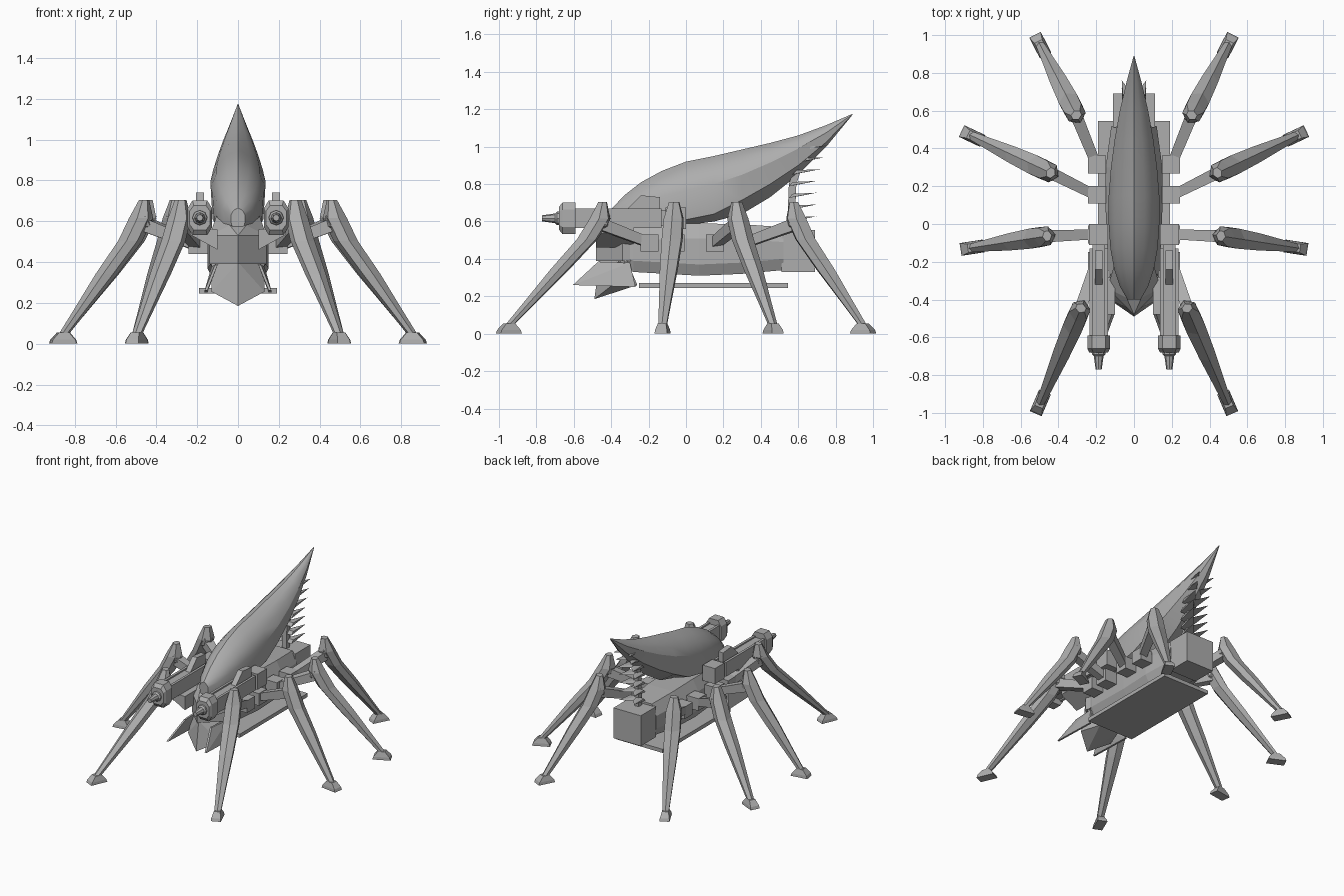
import bpy, bmesh, math
from mathutils import Vector

grey = bpy.data.materials.new("matte grey")
grey.diffuse_color = (0.42, 0.42, 0.42, 1)


def finish(name, bm, smooth=0):
    bmesh.ops.recalc_face_normals(bm, faces=bm.faces)
    me = bpy.data.meshes.new(name)
    bm.to_mesh(me)
    bm.free()
    me.materials.append(grey)
    if smooth:
        me.shade_smooth()
        me.set_sharp_from_angle(angle=math.radians(smooth))
    ob = bpy.data.objects.new(name, me)
    bpy.context.collection.objects.link(ob)
    return ob


def loft(name, rings, smooth=0):
    """Skin equal-length rings of points and cap both ends."""
    bm = bmesh.new()
    vs = [[bm.verts.new(p) for p in r] for r in rings]
    n = len(rings[0])
    for a, b in zip(vs, vs[1:]):
        for i in range(n):
            j = (i + 1) % n
            bm.faces.new((a[i], a[j], b[j], b[i]))
    bm.faces.new(vs[0])
    bm.faces.new(vs[-1])
    return finish(name, bm, smooth)


def box(name, x, y, z):
    """Box from (min, max) ranges."""
    return loft(name, [[(x[0], v, z[0]), (x[1], v, z[0]), (x[1], v, z[1]), (x[0], v, z[1])] for v in y])


def hull(name, pts):
    bm = bmesh.new()
    for p in pts:
        bm.verts.new(p)
    bmesh.ops.convex_hull(bm, input=bm.verts)
    return finish(name, bm)


def sym(half):
    """Close a half section, given from top centre to bottom centre."""
    return half + [(-x, y, z) for x, y, z in reversed(half[1:-1])]


# Pointed back shell: y, half width, top, side crease, lower edge, keel
shell = [(-0.40, 0.035, 0.665, 0.63, 0.58, 0.56), (-0.33, 0.075, 0.74, 0.66, 0.57, 0.55),
         (-0.24, 0.105, 0.81, 0.70, 0.58, 0.55), (-0.13, 0.125, 0.87, 0.735, 0.595, 0.56),
         (0.0, 0.134, 0.92, 0.765, 0.61, 0.58), (0.15, 0.134, 0.95, 0.80, 0.64, 0.60),
         (0.30, 0.122, 0.985, 0.85, 0.715, 0.64), (0.45, 0.102, 1.02, 0.915, 0.80, 0.73),
         (0.60, 0.075, 1.06, 0.99, 0.90, 0.85), (0.75, 0.040, 1.115, 1.075, 1.025, 1.0),
         (0.89, 0.002, 1.175, 1.173, 1.171, 1.17)]
loft("back_shell", [sym([(0, y, t), (w * .42, y, t - (t - s) * .2), (w * .78, y, t - (t - s) * .55),
                         (w, y, s), (w * .93, y, l), (0, y, k)])
                    for y, w, t, s, l, k in shell], 28)

# Main body with sloping shoulders, rear box and belly plate
body = [(-0.36, 0.12, 0.36, 0.56), (-0.28, 0.135, 0.33, 0.58), (0.07, 0.15, 0.31, 0.59),
        (0.30, 0.15, 0.32, 0.585), (0.52, 0.12, 0.34, 0.57)]
loft("body", [sym([(0, y, t), (w * .7, y, t), (w, y, t - .08), (w, y, b + .06), (w * .8, y, b), (0, y, b)])
              for y, w, b, t in body])
box("rear_box", (-0.112, 0.112), (0.51, 0.69), (0.33, 0.555))
box("belly_plate", (-0.19, 0.19), (-0.25, 0.545), (0.245, 0.272))

# Wedge head and the keeled jaw below it
loft("head", [[(-0.14, -0.34, z), (0, -0.48, z), (0.14, -0.34, z), (0.12, -0.25, z), (-0.12, -0.25, z)]
              for z in (0.39, 0.53)])
hull("head_top", [(0, -0.48, 0.53), (0.14, -0.34, 0.53), (-0.14, -0.34, 0.53),
                  (0.1, -0.2, 0.64), (-0.1, -0.2, 0.64), (0.04, -0.39, 0.58), (-0.04, -0.39, 0.58)])
hull("jaw", [(0, -0.46, 0.40), (0.13, -0.32, 0.40), (-0.13, -0.32, 0.40), (0, -0.49, 0.185),
             (0.13, -0.40, 0.255), (-0.13, -0.40, 0.255), (0.08, -0.26, 0.26), (-0.08, -0.26, 0.26)])

# Tail spines below the shell tip, in a rising stack of pairs
for i in range(7):
    z = 0.60 + 0.063 * i
    y = 0.55 + max(0, i - 3) * 0.02
    for s in (-1, 1):
        hull("tail_spine", [(0, y, z), (s * .055, y, z), (s * .055, y + .02, z + .022), (0, y + .02, z + .022),
                            (0, y + .07, z + .012), (s * .065, y + .15, z + .028)])
loft("tail_column", [[(x, y + d, z) for x, d in ((-.018, -.02), (.018, -.02), (.018, .02), (-.018, .02))]
                     for y, z in ((0.56, 0.55), (0.57, 0.8), (0.62, 0.95))])

# Leg layout: hip, knee, foot in plan
legs = [((0.20, -0.195), (0.285, -0.455), (0.495, -0.945)), ((0.21, -0.055), (0.47, -0.065), (0.855, -0.125)),
        ((0.21, 0.155), (0.45, 0.275), (0.855, 0.465)), ((0.20, 0.315), (0.31, 0.585), (0.495, 0.945))]
UP = Vector((0, 0, 1))

for s in (-1, 1):
    for hip, knee, foot in legs:
        h, k, f = (Vector((s * p[0], p[1], z)) for p, z in ((hip, 0.485), (knee, 0.585), (foot, 0.045)))
        # Hip block
        box("hip_block", (s * .195 - .048, s * .195 + .048), (hip[1] - .047, hip[1] + .047), (0.44, 0.53))
        # Upper leg beam
        d = (k - h).normalized()
        t = d.cross(UP).normalized()
        n = t.cross(d)
        loft("upper_leg", [[p + t * a * w + n * b * w for a, b in ((1, 1), (-1, 1), (-1, -1), (1, -1))]
                           for p, w in ((h, .026), (k, .032))])
        # Faceted knee
        bm = bmesh.new()
        bmesh.ops.create_icosphere(bm, subdivisions=1, radius=0.056)
        bmesh.ops.translate(bm, verts=bm.verts, vec=k + UP * .015)
        finish("knee", bm)
        # Lower leg: six-sided blade, r is the outward direction, t is sideways
        r = Vector((f.x - k.x, f.y - k.y, 0)).normalized()
        t = r.cross(UP)
        hexa = ((1, 0), (.45, 1), (-.45, 1), (-1, 0), (-.45, -1), (.45, -1))

        def ring(c, a, b):
            return [c + r * a * u + t * b * v for u, v in hexa]
        loft("lower_leg", [ring(k + UP * .12 - r * .01, .025, .026), ring(k + UP * .03 + r * .005, .06, .05),
                           ring(k.lerp(f, .15), .06, .053), ring(k.lerp(f, .45), .055, .045),
                           ring(k.lerp(f, .75), .038, .032), ring(f, .025, .022)])
        # Foot pad
        loft("foot", [[Vector((f.x, f.y, z)) + r * (o + a * u) + t * b * v
                       for u, v in ((1, 1), (-1, 1), (-1, -1), (1, -1))]
                      for z, a, b, o in ((0, .062, .034, .002), (.02, .055, .032, .002), (.055, .025, .022, 0))])

    # Side gun: twin rails, rear mount, chamfered muzzle block and nozzle
    x = s * .187
    box("gun_body", (x - .034, x + .034), (-0.60, -0.02), (0.575, 0.66))
    for e in (-1, 1):
        box("gun_rail", (x + e * .04 - .009, x + e * .04 + .009), (-0.59, -0.13), (0.565, 0.67))
    box("gun_mount", (x - .05, x + .05), (-0.11, 0.0), (0.56, 0.675))
    hull("gun_sight", [(x + a, y, z) for a in (-.02, .02)
                       for y, z in ((-.32, .66), (-.24, .74), (-.14, .73), (-.14, .66))])
    loft("muzzle_block", [[(x + u * a, y, 0.617 + v * b)
                           for u, v in ((1, .55), (.6, 1), (-.6, 1), (-1, .55), (-1, -.55), (-.6, -1), (.6, -1), (1, -.55))]
                          for y, a, b in ((-.68, .05, .06), (-.66, .06, .085), (-.59, .06, .085))])
    loft("nozzle", [[(x + q * math.cos(i * math.pi / 4), y, 0.617 + q * math.sin(i * math.pi / 4)) for i in range(8)]
                    for y, q in ((-.67, .038), (-.69, .036), (-.70, .026), (-.77, .016))], 30)
    # Bracket between gun and body
    hull("gun_bracket", [(s * a, y, z) for a, z in ((.10, .56), (.235, .575), (.235, .535), (.10, .46))
                         for y in (-.48, -.28)])
    # Cheek mandible: a slanted pointed plate
    hull("mandible", [(s * (a + o), y, z) for o in (0, .014)
                      for a, y, z in ((.10, -.47, .385), (.115, -.30, .38), (.15, -.605, .26), (.15, -.27, .25))])
